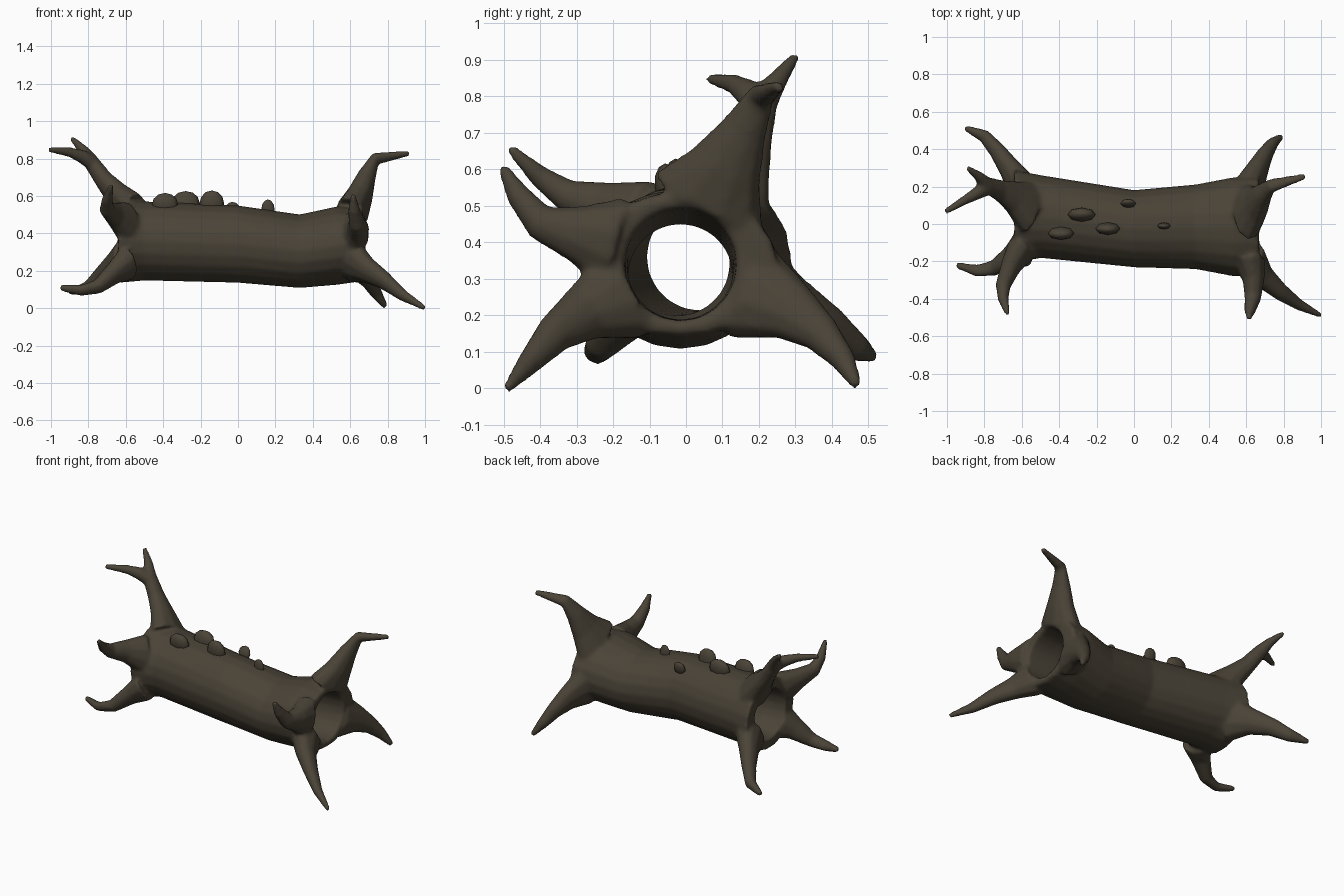
import bpy, bmesh, math
from mathutils import Vector

bark = bpy.data.materials.new("dark bark brown")
bark.diffuse_color = (0.068, 0.056, 0.038, 1)

bm = bmesh.new()
X = Vector((1, 0, 0))


def loft(rings, close=False):
    """Skin a list of equal-length point rings; cap the ends or close into a loop."""
    vs = [[bm.verts.new(p) for p in r] for r in rings]
    n = len(vs[0])
    faces = []
    pairs = list(zip(vs, vs[1:])) + ([(vs[-1], vs[0])] if close else [])
    for a, b in pairs:
        for i in range(n):
            j = (i + 1) % n
            faces.append(bm.faces.new((a[i], a[j], b[j], b[i])))
    if not close:
        faces += [bm.faces.new(vs[0]), bm.faces.new(vs[-1])]
    bmesh.ops.recalc_face_normals(bm, faces=faces)


def oval(c, u, v, n):
    return [Vector(c) + u * math.cos(2 * math.pi * i / n) + v * math.sin(2 * math.pi * i / n)
            for i in range(n)]


def root(pts):
    """Tapered root; each point is x, y, z, half-width around the log, half-thickness."""
    P = [Vector(p[:3]) for p in pts]
    side = X.cross(P[-1] - P[0]).normalized()
    rings = []
    for i, p in enumerate(pts):
        d = (P[min(i + 1, len(P) - 1)] - P[max(i - 1, 0)]).normalized()
        n = d.cross(side).normalized()
        t = n.cross(d).normalized()
        rings.append(oval(P[i], t * p[3], n * p[4], 10))
    loft(rings)


# Hollow log: x, centre y, centre z, half-width, half-height, bore radius
stations = [(-.64, .04, .36, .25, .225, .16), (-.5, .04, .36, .222, .212, .147),
            (0, -.025, .343, .207, .207, .145), (.33, -.015, .305, .227, .197, .145),
            (.53, -.015, .335, .265, .21, .147), (.67, -.015, .34, .265, .195, .155)]
Y, Z = Vector((0, 1, 0)), Vector((0, 0, 1))
outer = [oval((x, y, z), Y * a, Z * b, 20) for x, y, z, a, b, r in stations]
inner = [oval((x, y, z), Y * r, Z * r, 20) for x, y, z, a, b, r in stations]
loft(outer + inner[::-1], close=True)

# Roots at the right end
root([(.61, .06, .51, .17, .09), (.655, .11, .61, .105, .07), (.69, .16, .71, .065, .05),
      (.735, .205, .80, .04, .033), (.915, .255, .828, .018, .015)])
root([(.62, -.20, .40, .13, .085), (.64, -.30, .425, .08, .06), (.635, -.40, .455, .05, .045),
      (.62, -.46, .53, .035, .032), (.615, -.505, .61, .014, .014)])
root([(.62, -.18, .25, .13, .085), (.69, -.28, .205, .08, .06), (.78, -.36, .15, .055, .045),
      (.88, -.43, .07, .035, .03), (1.0, -.49, .0, .016, .014)])
root([(.61, .18, .26, .14, .085), (.66, .29, .21, .085, .06), (.70, .37, .15, .055, .045),
      (.74, .43, .08, .036, .033), (.79, .47, .005, .016, .016)])

# Roots at the left end
root([(-.59, .18, .27, .14, .085), (-.66, .29, .23, .08, .06), (-.73, .39, .175, .055, .045),
      (-.80, .47, .11, .04, .035), (-.905, .515, .085, .016, .016)])
root([(-.59, -.13, .24, .12, .08), (-.66, -.18, .19, .075, .055), (-.75, -.235, .115, .045, .038),
      (-.84, -.25, .095, .036, .028), (-.95, -.22, .11, .018, .018)])
root([(-.60, -.13, .46, .12, .08), (-.66, -.23, .50, .07, .055), (-.70, -.33, .53, .045, .042),
      (-.70, -.40, .58, .032, .03), (-.675, -.485, .66, .014, .014)])
# Forked root
root([(-.57, .09, .52, .16, .09), (-.65, .145, .61, .095, .065), (-.72, .18, .69, .06, .05),
      (-.79, .21, .79, .045, .042), (-.83, .255, .85, .028, .028), (-.89, .30, .91, .015, .015)])
root([(-.76, .20, .76, .04, .04), (-.83, .17, .81, .04, .036), (-.90, .13, .835, .028, .026),
      (-1.01, .065, .848, .016, .016)])

mesh = bpy.data.meshes.new("hollow_log")
bm.to_mesh(mesh)
bm.free()
mesh.materials.append(bark)
log = bpy.data.objects.new("hollow_log", mesh)
bpy.context.collection.objects.link(log)

# Fuse the roots into the log and soften the joints
fuse = log.modifiers.new("fuse", 'REMESH')
fuse.mode = 'VOXEL'
fuse.voxel_size = 0.011
fuse.use_smooth_shade = True
soft = log.modifiers.new("soften", 'SMOOTH')
soft.factor = 0.5
soft.iterations = 7

# Knobs along the top: position and half-sizes
knobs = [(-.39, -.05, .555, .07, .036, .062), (-.28, .05, .565, .075, .038, .062),
         (-.14, -.025, .56, .066, .034, .07), (-.03, .11, .525, .042, .022, .045),
         (.16, -.01, .525, .036, .018, .057)]
for i, (x, y, z, a, b, c) in enumerate(knobs):
    bpy.ops.mesh.primitive_uv_sphere_add(segments=8, ring_count=6, radius=1, location=(x, y, z))
    k = bpy.context.object
    k.name = f"bark_knob_{i + 1}"
    k.scale = (a, b, c)
    k.rotation_euler = (-y * 2.5, 0, 0)
    k.data.materials.append(bark)
    bpy.ops.object.shade_smooth_by_angle(angle=math.radians(50))
